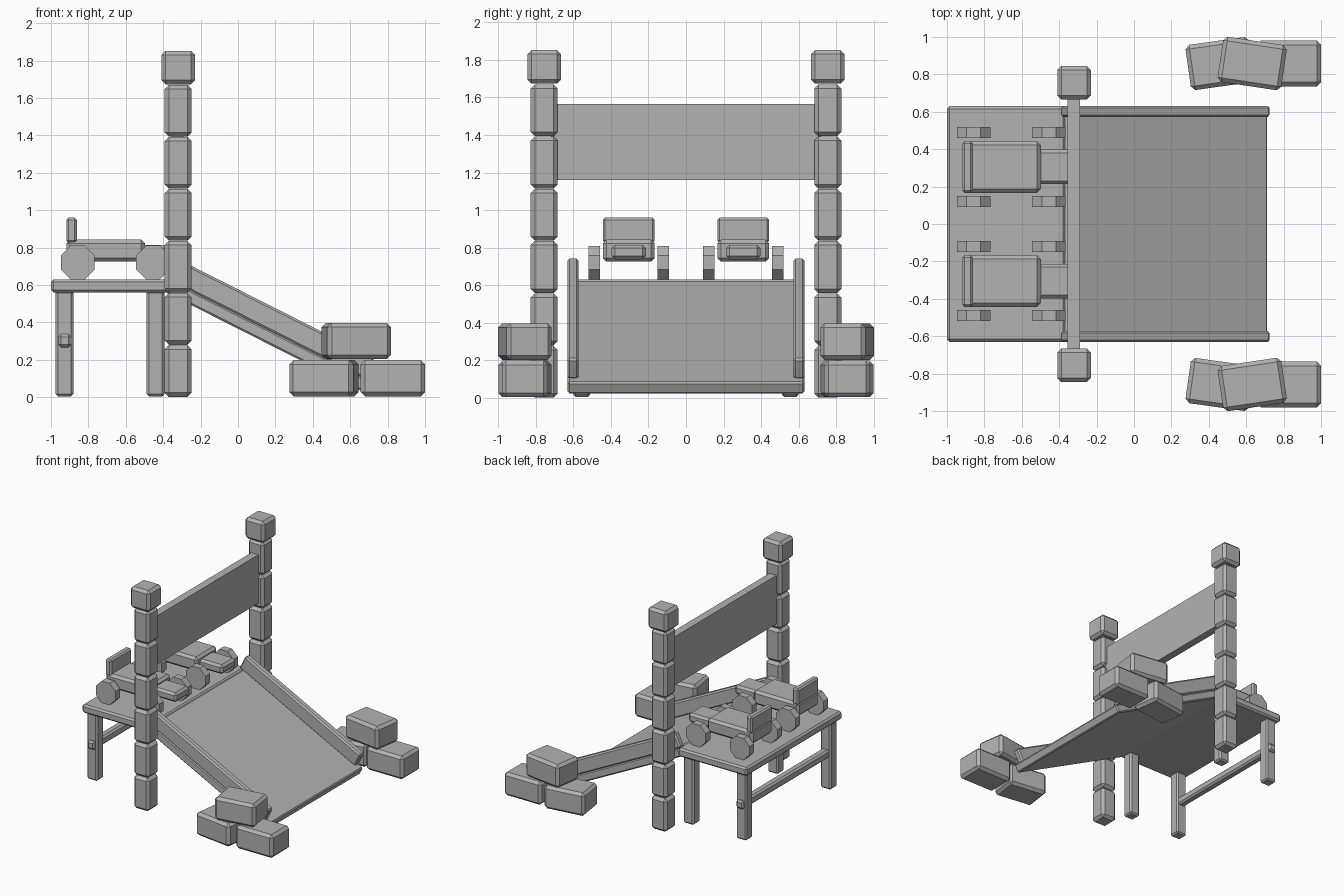
import bpy, math
from mathutils import Vector, Matrix

if "Cube" in bpy.data.objects:
    bpy.data.objects.remove(bpy.data.objects["Cube"])

grey = bpy.data.materials.new("plain grey")
grey.diffuse_color = (0.45, 0.45, 0.45, 1)
grey.use_nodes = True
grey.node_tree.nodes["Principled BSDF"].inputs["Base Color"].default_value = grey.diffuse_color


def finish(ob, name, bevel):
    ob.name = name
    ob.data.materials.append(grey)
    if bevel:
        m = ob.modifiers.new("chamfer", 'BEVEL')
        m.width, m.segments, m.limit_method = bevel, 1, 'ANGLE'
    return ob


def box(name, x, y, z, bevel=0.015, yaw=0):
    """Chamfered box from (min, max) ranges, turned about its own centre."""
    r = (x, y, z)
    bpy.ops.mesh.primitive_cube_add(size=1, location=[(a + b) / 2 for a, b in r],
                                    rotation=(0, 0, math.radians(yaw)))
    ob = bpy.context.object
    size = [b - a for a, b in r]
    ob.data.transform(Matrix.Diagonal((*size, 1)))
    return finish(ob, name, bevel)


def sloped_box(name, low, length, height, y, bevel):
    """Box rising towards -x from its low end; low = (x, z) of the lower bottom corner."""
    ang = math.atan(0.505)
    ob = box(name, (-length, 0), y, (0, height), bevel)
    ob.data.transform(Matrix.Translation((-length / 2, 0, height / 2)))
    ob.location = (low[0], (y[0] + y[1]) / 2, low[1])
    ob.rotation_euler = (0, ang, 0)
    return ob


# Gate: two block pillars with larger caps and a banner between them
for s, side in ((-1, "front"), (1, "back")):
    y = s * 0.755
    for i in range(6):
        z = 0.002 + i * 0.2783
        box(f"{side}_pillar_block_{i + 1}", (-0.392, -0.248), (y - 0.072, y + 0.072),
            (z, z + 0.2763), 0.022)
    box(f"{side}_pillar_cap", (-0.41, -0.23), (y - 0.09, y + 0.09), (1.673, 1.852), 0.022)
box("banner_board", (-0.355, -0.29), (-0.72, 0.72), (1.16, 1.565), 0)

# Start table: top, four legs, one stretcher poking through the rear legs
box("table_top", (-1.0, -0.365), (-0.63, 0.63), (0.56, 0.63), 0.014)
for s, side in ((-1, "front"), (1, "back")):
    ys = sorted((s * 0.51, s * 0.6))
    for x, end in ((-0.975, "outer"), (-0.488, "inner")):
        box(f"{side}_{end}_leg", (x, x + 0.095), ys, (0.005, 0.57), 0.012)
box("leg_stretcher", (-0.96, -0.892), (-0.62, 0.62), (0.267, 0.337), 0.014)

# Ramp: sloping plate with a rail on each edge
sloped_box("ramp_plate", (0.685, 0.02), 1.21, 0.07, (-0.63, 0.63), 0.01)
for s, side in ((-1, "front"), (1, "back")):
    sloped_box(f"{side}_ramp_rail", (0.675, 0.098), 1.195, 0.123,
               sorted((s * 0.572, s * 0.632)), 0.012)

# Brick piles at the foot of the ramp, mirrored front to back
for s, side in ((-1, "front"), (1, "back")):
    y = s * 0.858
    for label, x, z, yaw in (("left", 0.46, 0.005, 8), ("right", 0.828, 0.005, 0),
                             ("upper", 0.632, 0.203, -8.5)):
        box(f"{side}_{label}_brick", (x - 0.172, x + 0.172), (y - 0.122, y + 0.122),
            (z, z + 0.193), 0.022, s * yaw)

# Two soapbox carts side by side on the table
for s, side in ((-1, "front"), (1, "back")):
    y = s * 0.305
    box(f"{side}_cart_body", (-0.917, -0.498), (y - 0.138, y + 0.138), (0.725, 0.843), 0.02)
    box(f"{side}_cart_seat_back", (-0.917, -0.862), (y - 0.138, y + 0.138), (0.825, 0.96), 0.012)
    box(f"{side}_cart_nose", (-0.52, -0.295), (y - 0.092, y + 0.092), (0.738, 0.815), 0.018)
    for x, end in ((-0.857, "rear"), (-0.455, "fore")):
        for t, hand in ((-1, "right"), (1, "left")):
            bpy.ops.mesh.primitive_cylinder_add(vertices=8, radius=0.0975, depth=0.06)
            w = bpy.context.object
            w.data.transform(Matrix.Rotation(math.pi / 8, 4, 'Z'))
            w.data.transform(Matrix.Rotation(math.pi / 2, 4, 'X'))
            w.location = Vector((x, y + t * 0.184, 0.72))
            finish(w, f"{side}_cart_{end}_{hand}_wheel", 0)
